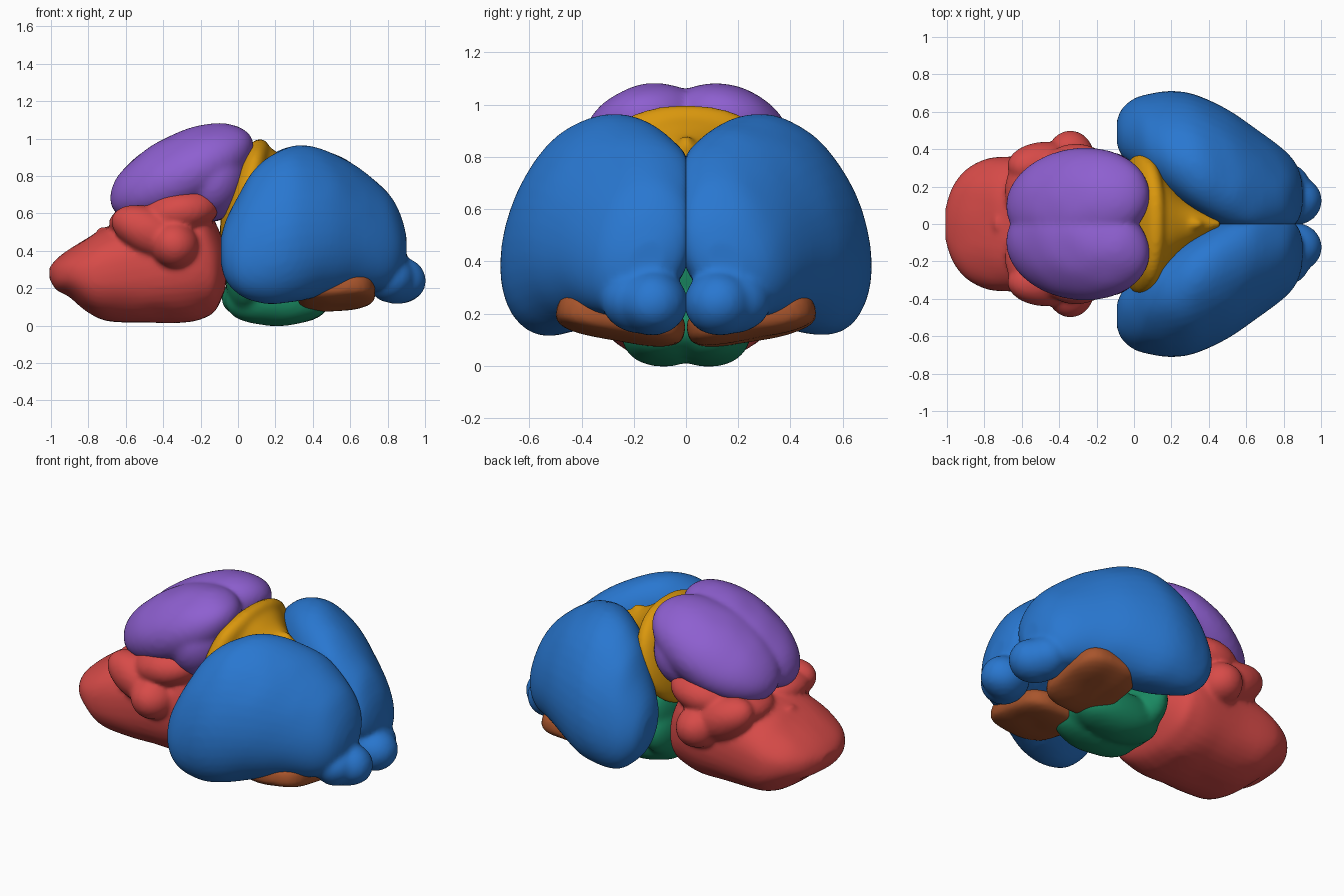
import bpy, bmesh, math
from mathutils import Vector, Matrix, noise

if "Cube" in bpy.data.objects:
    bpy.data.objects.remove(bpy.data.objects["Cube"])


def material(name, rgb):
    m = bpy.data.materials.new(name)
    m.use_nodes = True
    m.diffuse_color = (*rgb, 1)
    bsdf = m.node_tree.nodes["Principled BSDF"]
    bsdf.inputs["Base Color"].default_value = (*rgb, 1)
    bsdf.inputs["Roughness"].default_value = 0.6
    return m


blue = material("blue", (0.022, 0.185, 0.63))
purple = material("purple", (0.27, 0.115, 0.63))
red = material("red", (0.68, 0.07, 0.065))
yellow = material("golden yellow", (0.7, 0.31, 0.004))
green = material("green", (0.01, 0.25, 0.12))
brown = material("rust brown", (0.39, 0.09, 0.025))


def lump(bm, centre, radii, ry=0, rx=0, p=1.0, both=True):
    """Ellipsoid, boxier for p < 1, optionally repeated across y = 0."""
    for s in (1, -1) if both else (1,):
        turn = Matrix.Rotation(math.radians(rx) * s, 3, "X") @ Matrix.Rotation(math.radians(ry), 3, "Y")
        verts = bmesh.ops.create_uvsphere(bm, u_segments=40, v_segments=24, radius=1)["verts"]
        for v in verts:
            q = Vector(math.copysign(abs(c) ** p, c) * r for c, r in zip(v.co, radii))
            v.co = turn @ q + Vector((centre[0], centre[1] * s, centre[2]))


def rounded(stations, steps=4):
    """Catmull-Rom blend through the stations."""
    pts = [stations[0], *stations, stations[-1]]
    for a, b, c, d in zip(pts, pts[1:], pts[2:], pts[3:]):
        for k in range(steps):
            t = k / steps
            yield [q + t / 2 * (r - o + t * (2 * o - 5 * q + 4 * r - s + t * (3 * (q - r) + s - o)))
                   for o, q, r, s in zip(a, b, c, d)]
    yield stations[-1]


def loft(bm, stations, lean=0.0, p=1.0, clamp=False, n=40):
    """Skin of oval sections along x; each is x, y centre, half width, z low, z high."""
    rings = []
    for x, yc, w, lo, hi in rounded(stations):
        ring = []
        for i in range(n):
            a = math.tau * i / n
            c, s = (math.copysign(abs(f) ** p, f) for f in (math.cos(a), math.sin(a)))
            h = (hi - lo) / 2
            y = yc + w * c - lean * h * s
            ring.append(bm.verts.new((x, max(y, -0.006) if clamp else y, (lo + hi) / 2 + h * s)))
        rings.append(ring)
    for a, b in zip(rings, rings[1:]):
        for i in range(n):
            j = (i + 1) % n
            bm.faces.new((a[i], a[j], b[j], b[i]))
    bm.faces.new(rings[0][::-1])
    bm.faces.new(rings[-1])


def finish(name, bm, mat, flip=False, voxel=0.015, rounds=8):
    """Fuse the lumps into one soft skin with a slightly uneven surface."""
    if flip:
        bmesh.ops.scale(bm, vec=(1, -1, 1), verts=bm.verts)
    bmesh.ops.recalc_face_normals(bm, faces=bm.faces)
    for v in bm.verts:
        v.co.z += 0.007 * noise.noise(v.co * 7)
    me = bpy.data.meshes.new(name)
    bm.to_mesh(me)
    bm.free()
    ob = bpy.data.objects.new(name, me)
    bpy.context.collection.objects.link(ob)
    me.materials.append(mat)
    fuse = ob.modifiers.new("fuse", "REMESH")
    fuse.mode = "VOXEL"
    fuse.voxel_size = voxel
    fuse.use_smooth_shade = True
    soft = ob.modifiers.new("soften", "SMOOTH")
    soft.factor = 0.5
    soft.iterations = rounds


# Large front hemispheres with a round bulb at the tip
hemisphere = [
    (-0.092, 0.49, 0.06, 0.33, 0.47),
    (-0.065, 0.49, 0.12, 0.24, 0.56),
    (0.0, 0.49, 0.17, 0.17, 0.69),
    (0.08, 0.465, 0.215, 0.13, 0.83),
    (0.2, 0.425, 0.27, 0.115, 0.925),
    (0.33, 0.375, 0.3, 0.13, 0.967),
    (0.5, 0.29, 0.31, 0.17, 0.925),
    (0.65, 0.22, 0.28, 0.19, 0.84),
    (0.8, 0.18, 0.21, 0.2, 0.71),
    (0.87, 0.16, 0.15, 0.26, 0.59),
    (0.9, 0.15, 0.07, 0.34, 0.48),
]
for side, flip in (("left", False), ("right", True)):
    bm = bmesh.new()
    loft(bm, hemisphere, lean=0.23, p=0.98, clamp=True)
    lump(bm, (0.86, 0.125, 0.24), (0.145, 0.132, 0.125), rx=-8, both=False)
    lump(bm, (0.82, 0.17, 0.25), (0.13, 0.155, 0.125), both=False)
    finish(side + "_hemisphere", bm, blue, flip)

    # Rust patch under each hemisphere
    bm = bmesh.new()
    lump(bm, (0.525, 0.25, 0.175), (0.21, 0.25, 0.075), ry=-4, rx=10, p=0.6, both=False)
    finish(side + "_underside_patch", bm, brown, flip, rounds=4)

# Domed paired roof with a shallow middle groove
bm = bmesh.new()
lump(bm, (-0.3, 0.125, 0.82), (0.42, 0.285, 0.2), ry=-27, rx=-12)
lump(bm, (-0.13, 0.12, 0.785), (0.19, 0.265, 0.235), ry=18, rx=-8)
finish("roof_lobes", bm, purple, rounds=12)

# Golden wedge between the roof and the hemispheres
bm = bmesh.new()
lump(bm, (0.04, 0, 0.7), (0.1, 0.375, 0.31), ry=17, p=0.9, both=False)
loft(bm, [
    (0.03, 0, 0.36, 0.45, 0.93),
    (0.1, 0, 0.33, 0.45, 0.995),
    (0.15, 0, 0.28, 0.48, 0.97),
    (0.2, 0, 0.22, 0.5, 0.935),
    (0.3, 0, 0.12, 0.55, 0.87),
    (0.46, 0, 0.025, 0.6, 0.81),
], p=0.92)
lump(bm, (0.32, 0, 0.85), (0.05, 0.03, 0.03), both=False)
finish("middle_wedge", bm, yellow, voxel=0.013)

# Green floor lobes and the short column above them
bm = bmesh.new()
lump(bm, (0.21, 0.09, 0.135), (0.28, 0.16, 0.135), p=0.9)
lump(bm, (0.2, 0, 0.145), (0.29, 0.19, 0.125), p=0.9, both=False)
lump(bm, (0.04, 0.1, 0.24), (0.105, 0.22, 0.17))
lump(bm, (0.05, 0, 0.37), (0.11, 0.3, 0.2), both=False)
finish("floor_lobes", bm, green, rounds=14)

# Red rear stem with folded side lobes
bm = bmesh.new()
loft(bm, [
    (-1.008, 0, 0.09, 0.25, 0.31),
    (-0.97, 0, 0.2, 0.19, 0.355),
    (-0.9, 0, 0.29, 0.15, 0.41),
    (-0.8, 0, 0.345, 0.07, 0.47),
    (-0.7, 0, 0.36, 0.025, 0.53),
    (-0.5, 0, 0.36, 0.015, 0.61),
    (-0.3, 0, 0.375, 0.015, 0.68),
    (-0.2, 0, 0.37, 0.03, 0.69),
    (-0.12, 0, 0.33, 0.08, 0.55),
    (-0.065, 0, 0.22, 0.2, 0.42),
], p=0.85)
lump(bm, (-0.47, 0.31, 0.5), (0.22, 0.13, 0.125), ry=24)
lump(bm, (-0.34, 0.35, 0.43), (0.13, 0.15, 0.125), ry=20)
lump(bm, (-0.31, 0.25, 0.61), (0.21, 0.18, 0.125), ry=-10)
lump(bm, (-0.55, 0.18, 0.55), (0.14, 0.19, 0.085))
lump(bm, (-0.73, 0, 0.505), (0.02, 0.045, 0.025), both=False)
finish("rear_stem", bm, red, voxel=0.014, rounds=7)
